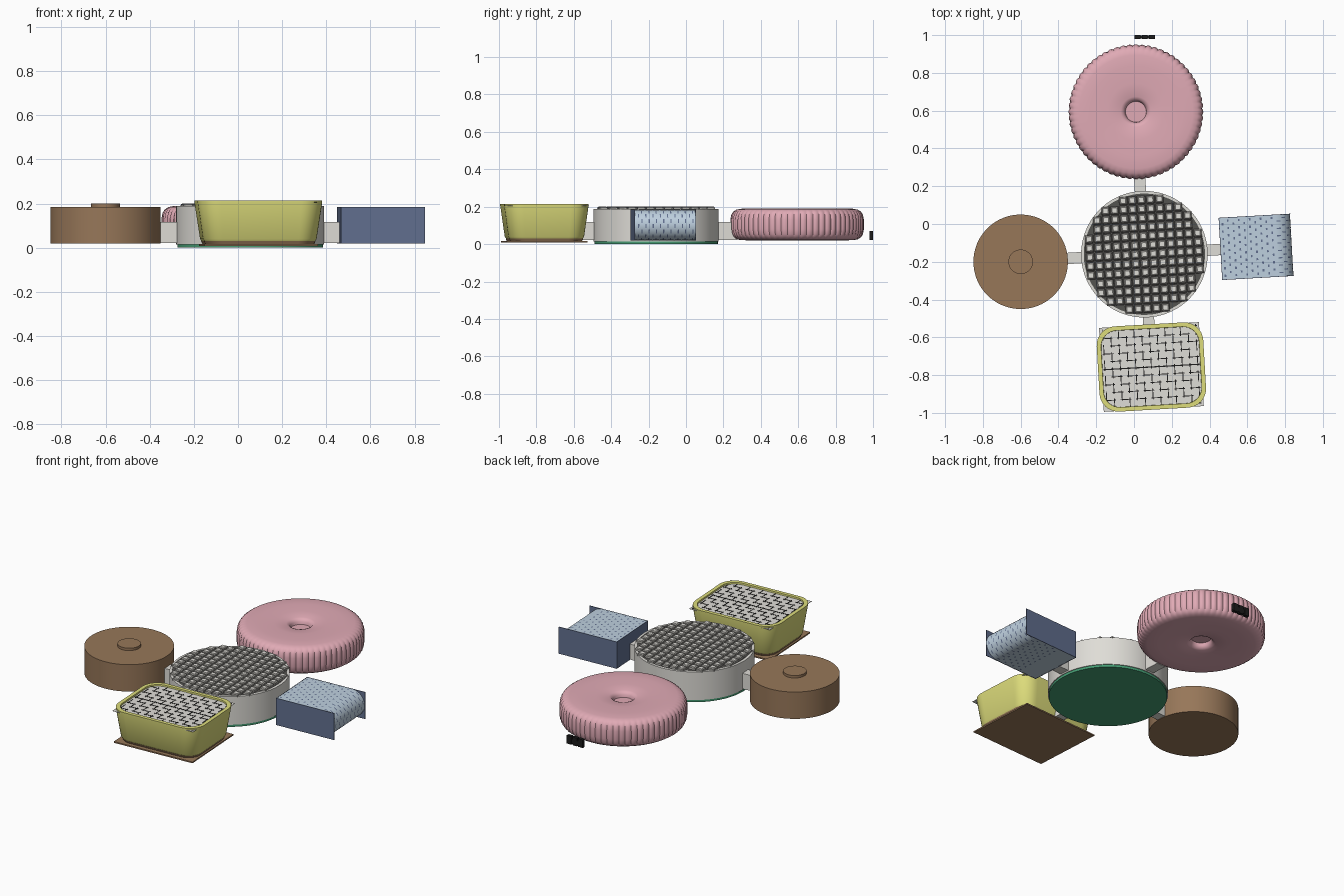
import bpy, bmesh
from math import sin, cos, pi, radians
from mathutils import Matrix, Vector

cube = bpy.data.objects.get("Cube")
if cube:
    bpy.data.objects.remove(cube, do_unlink=True)

TILT = radians(3.3)


def material(name, *rgb):
    col = [((c / 255 + 0.055) / 1.055) ** 2.4 for c in rgb] + [1]
    m = bpy.data.materials.new(name)
    m.use_nodes = True
    m.diffuse_color = col
    m.node_tree.nodes["Principled BSDF"].inputs["Base Color"].default_value = col
    return m


BROWN = material("brown", 151, 119, 89)
PINK = material("pink", 224, 170, 181)
YELLOW = material("yellow", 221, 220, 123)
NAVY = material("navy", 98, 112, 144)
SKY = material("pale blue", 190, 208, 223)
GREY = material("light grey", 223, 221, 215)
MID = material("stud grey", 160, 158, 153)
DARK = material("dark grey", 84, 83, 80)
BLACK = material("black", 28, 28, 28)
GREEN = material("green", 70, 157, 116)


def finish(name, bm, mat, loc=(0, 0, 0), rot=0, smooth=True):
    bmesh.ops.recalc_face_normals(bm, faces=bm.faces[:])
    me = bpy.data.meshes.new(name)
    bm.to_mesh(me)
    bm.free()
    me.materials.append(mat)
    ob = bpy.data.objects.new(name, me)
    ob.location = loc
    ob.rotation_euler.z = rot
    bpy.context.collection.objects.link(ob)
    if smooth:
        bpy.ops.object.select_all(action="DESELECT")
        ob.select_set(True)
        bpy.context.view_layer.objects.active = ob
        bpy.ops.object.shade_smooth_by_angle(angle=radians(35))
    return ob


def loft(bm, rings):
    """Skin a stack of point rings and cap both ends."""
    loops = [[bm.verts.new(p) for p in ring] for ring in rings]
    for a, b in zip(loops, loops[1:]):
        for i in range(len(a)):
            j = (i + 1) % len(a)
            bm.faces.new((a[i], a[j], b[j], b[i]))
    bm.faces.new(loops[0])
    bm.faces.new(loops[-1])


def lathe(name, profile, mat, loc, segs=96, ribs=0):
    bm = bmesh.new()
    rings = []
    for r, z in profile:
        depth = 0.006 * max(0, min(1, (r - 0.33) / 0.02)) if ribs else 0
        ring = []
        for i in range(segs):
            a = 2 * pi * i / segs
            q = r - depth * (1 - abs(cos(ribs * a / 2)))
            ring.append((q * cos(a), q * sin(a), z))
        rings.append(ring)
    loft(bm, rings)
    return finish(name, bm, mat, loc)


def block(bm, centre, size):
    m = Matrix.Translation(centre) @ Matrix.Diagonal((*size, 1))
    bmesh.ops.create_cube(bm, size=1, matrix=m)


# Central hub: green base, grey drum with a raised rim, studded top
HUB = (0.055, -0.16, 0)
R = 0.335
lathe("hub_base", [(R - 0.005, 0), (R - 0.005, 0.016)], GREEN, HUB)
lathe("hub_drum", [(R, 0.015), (R, 0.188), (R - 0.014, 0.188), (R - 0.014, 0.182)], GREY, HUB)
lathe("hub_top", [(R - 0.014, 0.18), (R - 0.014, 0.185)], DARK, HUB)
bm = bmesh.new()
step = 0.048
for i in range(-7, 8):
    for j in range(-7, 8):
        x, y = i * step, j * step
        if Vector((x, y)).length < R - 0.025:
            rings = []
            for h, z in ((0.0215, 0.184), (0.0195, 0.196), (0.013, 0.201)):
                rings.append([(x + sx * h, y + sy * h, z)
                              for sx, sy in ((-1, -1), (1, -1), (1, 1), (-1, 1))])
            loft(bm, rings)
studs = finish("hub_studs", bm, MID, HUB, TILT, False)
studs.data.materials.append(GREY)
for face in studs.data.polygons:
    face.material_index = int(face.normal.z > 0.98)

# Spokes joining the hub to its four neighbours
for name, x, y, w, d in (("back_spoke", 0.032, 0.21, 0.06, 0.12),
                         ("front_spoke", 0.078, -0.52, 0.06, 0.1),
                         ("right_spoke", -0.31, -0.18, 0.12, 0.06),
                         ("left_spoke", 0.42, -0.137, 0.12, 0.06)):
    bm = bmesh.new()
    block(bm, (0, 0, 0.07), (w, d, 0.095))
    finish(name, bm, GREY, (x, y, 0), TILT, False)

# Pink ribbed wheel with a dimple on both sides
half = [(0.055, 0.045), (0.058, 0.06), (0.066, 0.072), (0.08, 0.078), (0.15, 0.083),
        (0.24, 0.085), (0.3, 0.084), (0.325, 0.079), (0.342, 0.068), (0.352, 0.052), (0.357, 0.025)]
profile = [(r, 0.105 - z) for r, z in half] + [(r, 0.105 + z) for r, z in reversed(half)]
lathe("ribbed_wheel", profile, PINK, (0.01, 0.594, 0), 384, 64)

# Small black tag behind the wheel
bm = bmesh.new()
for i in range(3):
    block(bm, (0.018 + i * 0.039, 0.99, 0.046), (0.031, 0.02, 0.05))
block(bm, (0.057, 0.99, 0.042), (0.11, 0.018, 0.026))
finish("black_tag", bm, BLACK, smooth=False)

# Brown drum with a low knob
DRUM = (-0.6, -0.2, 0)
lathe("round_drum", [(0.25, 0.02), (0.25, 0.185)], BROWN, DRUM)
lathe("drum_knob", [(0.065, 0.184), (0.065, 0.2)], BROWN, DRUM, 48)

# Blue case: two end plates, a back wall, and a round-nosed patterned core
CASE = (0.647, -0.121, 0.02)
L, W, H = 0.38, 0.33, 0.165
bm = bmesh.new()
for s in (-1, 1):
    block(bm, (0, s * (W / 2 - 0.0015), H / 2), (L, 0.003, H))
block(bm, (-L / 2 + 0.0015, 0, H / 2), (0.003, W, H))
finish("case_plates", bm, NAVY, CASE, TILT, False)

rad = H / 2 - 0.001
nose = L / 2 - rad - 0.002
arc = [(nose + rad * sin(t * pi / 24), H / 2 + rad * cos(t * pi / 24)) for t in range(25)]
outline = [(-L / 2 + 0.002, H - 0.001)] + arc + [(-L / 2 + 0.002, 0.001)]
bm = bmesh.new()
loft(bm, [[(x, s * (W / 2 - 0.002), z) for x, z in outline] for s in (-1, 1)])
finish("case_core", bm, SKY, CASE, TILT)


def around(s):
    """Point just off the core surface at arc distance s from the back wall."""
    flat = nose + L / 2
    off = rad + 0.001
    if s < flat:
        return s - L / 2, H / 2 + off
    a = (s - flat) / rad
    if a < pi:
        return nose + off * sin(a), H / 2 + off * cos(a)
    return nose - (a - pi) * rad, H / 2 - off


bm = bmesh.new()
for i in range(25):
    for j in range(8):
        s = 0.014 + i * 0.029
        y = -W / 2 + 0.022 + j * 0.039 + (i % 2) * 0.0175
        # flecks lengthen round the nose
        length = 0.022 if nose + L / 2 < s < nose + L / 2 + pi * rad else 0.009
        if y < W / 2 - 0.015:
            (xa, za), (xb, zb) = around(s), around(s + length)
            d = 0.003 if length > 0.01 else 0.006
            bm.faces.new([bm.verts.new(p) for p in (
                (xa, y - d, za), (xb, y - d, zb), (xb, y + d, zb), (xa, y + d, za))])
finish("core_flecks", bm, NAVY, CASE, TILT, False)

# Yellow tray with a brown foot on a brown board
TRAY = (0.092, -0.757, 0)


def rounded(w, d, r, z):
    pts = []
    for k, (sx, sy) in enumerate(((1, 1), (-1, 1), (-1, -1), (1, -1))):
        for t in range(9):
            a = (k + t / 8) * pi / 2
            pts.append((sx * (w / 2 - r) + r * cos(a), sy * (d / 2 - r) + r * sin(a), z))
    return pts


bm = bmesh.new()
loft(bm, [rounded(0.50, 0.39, 0.08, 0.028), rounded(0.515, 0.405, 0.085, 0.04),
          rounded(0.565, 0.452, 0.1, 0.205), rounded(0.565, 0.452, 0.1, 0.215),
          rounded(0.52, 0.407, 0.085, 0.215), rounded(0.515, 0.402, 0.08, 0.195)])
finish("tray_body", bm, YELLOW, TRAY, TILT)
bm = bmesh.new()
loft(bm, [rounded(0.49, 0.38, 0.08, 0.012), rounded(0.505, 0.395, 0.08, 0.03)])
finish("tray_foot", bm, BROWN, TRAY, TILT)

PW, PD = 0.53, 0.445
bm = bmesh.new()
block(bm, (0, 0, 0.013), (PW - 0.015, PD - 0.012, 0.008))
finish("tray_board", bm, BROWN, TRAY, TILT, False)
bm = bmesh.new()
block(bm, (0, 0, 0.205), (PW, PD, 0.001))
finish("tray_sheet", bm, GREY, TRAY, TILT, False)

# Crossed dashes over the sheet, with one full line across the middle
bm = bmesh.new()
cell = 0.041
block(bm, (0, 0, 0.206), (PW - 0.02, 0.006, 0.002))
for i in range(-6, 7):
    for j in range(-5, 6):
        shift = cell * 0.2 * (-1) ** (i + j)
        for size, dx, dy in (((cell * 0.8, 0.0045, 0.002), shift, 0),
                             ((0.0045, cell * 0.8, 0.002), 0, shift)):
            x, y = i * cell + dx, j * cell + dy
            if abs(x) + size[0] / 2 < PW / 2 and abs(y) + size[1] / 2 < PD / 2:
                block(bm, (x, y, 0.206), size)
finish("sheet_dashes", bm, BLACK, TRAY, TILT, False)
